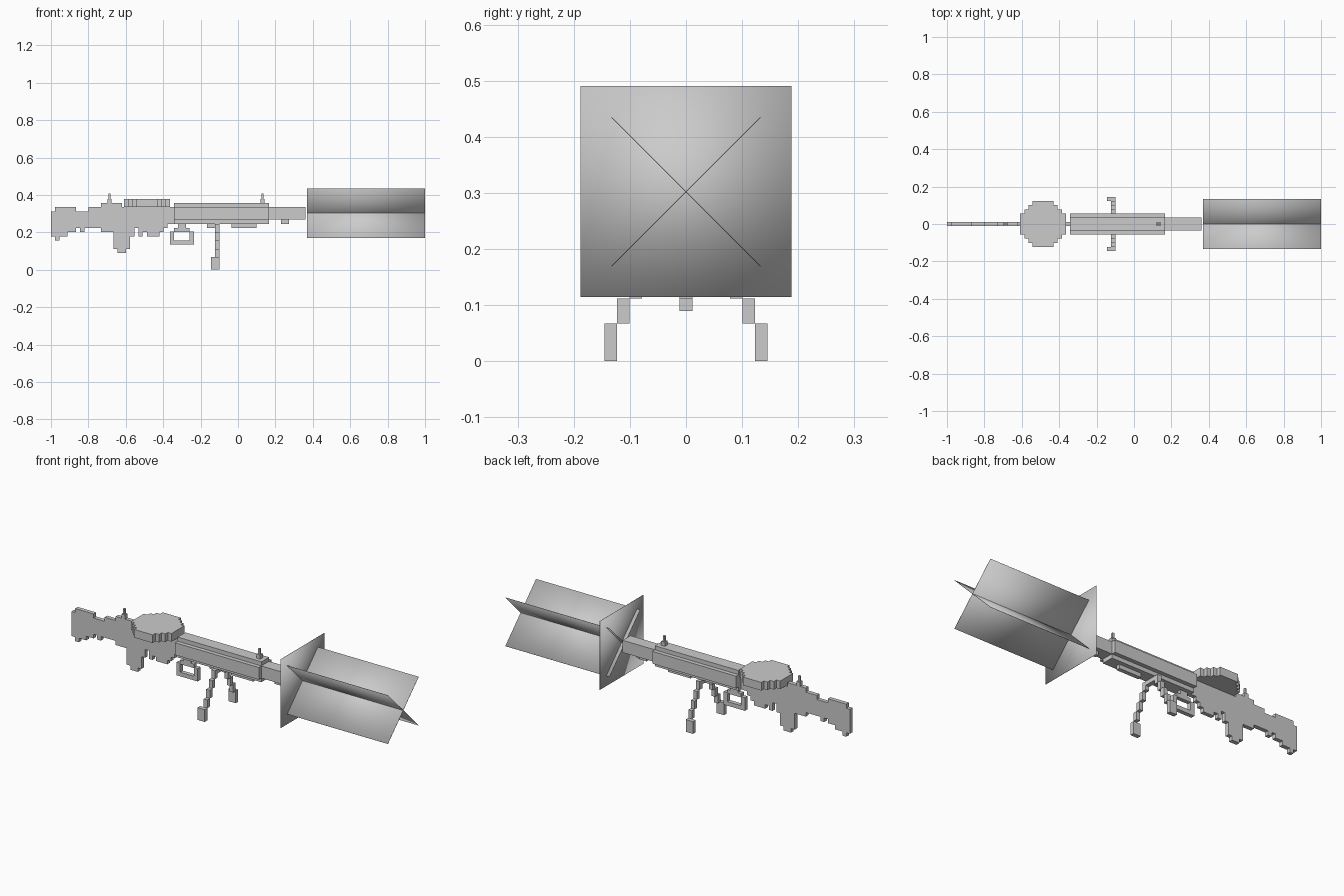
import bpy, bmesh, math
from mathutils import Vector, Matrix

old = bpy.data.objects.get("Cube")
if old:
    bpy.data.objects.remove(old, do_unlink=True)

V = 0.0223          # size of one block
AXIS_Z = 13.5 * V   # height of the barrel axis

grey = bpy.data.materials.new("plain grey")
grey.use_nodes = True
colour = (0.6, 0.6, 0.6, 1)
grey.diffuse_color = colour
grey.node_tree.nodes["Principled BSDF"].inputs["Base Color"].default_value = colour


def finish(name, bm):
    bmesh.ops.recalc_face_normals(bm, faces=bm.faces)
    mesh = bpy.data.meshes.new(name)
    bm.to_mesh(mesh)
    bm.free()
    mesh.materials.append(grey)
    obj = bpy.data.objects.new(name, mesh)
    bpy.context.collection.objects.link(obj)
    return obj


def box(name, x, y, z):
    """Box from (min, max) pairs."""
    bm = bmesh.new()
    bmesh.ops.create_cube(bm, size=1)
    for v in bm.verts:
        v.co = Vector([p[0] + (c + 0.5) * (p[1] - p[0]) for c, p in zip(v.co, (x, y, z))])
    return finish(name, bm)


def prism(name, points, place, depth):
    """Extrude a closed outline; place maps each 2D point to 3D."""
    pts = [p for i, p in enumerate(points) if p != points[i - 1]]
    bm = bmesh.new()
    face = bm.faces.new([bm.verts.new(place(*p)) for p in pts])
    ext = bmesh.ops.extrude_face_region(bm, geom=[face])
    bmesh.ops.translate(bm, vec=depth,
                        verts=[g for g in ext["geom"] if isinstance(g, bmesh.types.BMVert)])
    return finish(name, bm)


def rows(a, b):
    return (a * V, b * V)


half = (-V / 2, V / 2)

# Stock, grip and receiver: one flat stepped outline (start column, bottom, top)
runs = [(0, 8, 14), (1, 7, 15), (2, 8, 15), (4, 9, 15), (6, 10, 14), (7, 9, 14),
        (8, 10, 14), (9, 10, 15), (12, 9, 16), (15, 5, 16), (16, 4, 16), (17, 4, 15),
        (18, 5, 15), (19, 8, 15), (20, 10, 15), (21, 8, 15), (22, 9, 15),
        (23, 8, 15), (26, 9, 15), (27, 10, 15), (28, 11, 15)]
ends = [r[0] for r in runs[1:]] + [29.7]
top, bottom = [], []
for (start, low, high), end in zip(runs, ends):
    top += [(start, high), (end, high)]
    bottom += [(start, low), (end, low)]
prism("stock_and_receiver", top + bottom[::-1],
      lambda i, j: (-1 + i * V, -V / 2, j * V), (0, V, 0))

# Drum magazine: stepped circle
quarter = [(5.5, 2.5), (4.5, 2.5), (4.5, 3.5), (3.5, 3.5), (3.5, 4.5), (2.5, 4.5), (2.5, 5.5)]
loop = quarter + [(-x, y) for x, y in quarter[::-1]]
loop += [(-x, -y) for x, y in loop]
prism("drum_magazine", loop, lambda a, b: (-0.486 + a * V, b * V, 15 * V), (0, 0, 2 * V))

# Barrel jacket: stepped cross-section along x, then the barrel
corner = [(2.5, 1.5), (1.5, 1.5), (1.5, 2.5)]
section = corner + [(-y, z) for y, z in corner[::-1]]
section += [(-y, -z) for y, z in section]
prism("barrel_jacket", section, lambda a, b: (-0.342, a * V, AXIS_Z + b * V), (0.507, 0, 0))
box("barrel", (0.16, 0.36), rows(-1.5, 1.5), rows(12, 15))
box("jacket_rail", (-0.035, 0.1), half, rows(10, 11))
box("barrel_lug", (0.23, 0.273), half, rows(11, 12))

# Sights
for name, x, base in (("rear_sight", -0.687, 16), ("front_sight", 0.131, 16)):
    box(name + "_base", (x - V / 2, x + V / 2), half, rows(base, base + 1))
    box(name + "_post", (x - V / 4, x + V / 4), (-V / 4, V / 4), rows(base + 1, base + 2.3))

# Carry loop under the jacket
left, right = -0.364, -0.236
box("loop_mount", (-0.322, -0.278), half, rows(10, 11.2))
box("loop_top", (left + V, right - V), half, rows(9, 10))
box("loop_bottom", (left, right), half, rows(6, 7))
box("loop_rear", (left, left + V), half, rows(7, 9.2))
box("loop_front", (right - V, right), half, rows(7, 9.2))

# Bipod: mirrored staircase legs with wide feet
leg_x = (-0.122, -0.1)
box("bipod_mount", (-0.165, -0.1), half, rows(10, 11.2))
steps = [(0.5, 10, 11), (1.5, 9, 11), (2.5, 7, 9), (3.5, 5, 7), (4.5, 3, 5)]
for side, label in ((1, "back"), (-1, "front")):
    for n, (y, low, high) in enumerate(steps):
        box(f"bipod_{label}_step_{n + 1}", leg_x,
            sorted((side * y * V, side * (y + 1) * V)), rows(low, high))
    box(f"bipod_{label}_foot", (-0.144, -0.1),
        sorted((side * 5.5 * V, side * 6.5 * V)), rows(0, 3))

# Muzzle flash: one square sheet and two crossed sheets, softly shaded
R, T = 0.188, 0.0008
sheets = [box("flash_square", (0.39 - T, 0.39 + T), (-R, R), (-R, R))]
for label, angle in (("rising", 45), ("falling", -45)):
    sheet = box("flash_" + label, (0.37, 1.0), (-R, R), (-T, T))
    sheet.data.transform(Matrix.Rotation(math.radians(angle), 4, "X"))
    sheets.append(sheet)
for sheet in sheets:
    sheet.data.transform(Matrix.Translation((0, 0, AXIS_Z + 0.001)))
    sheet.data.shade_smooth()
